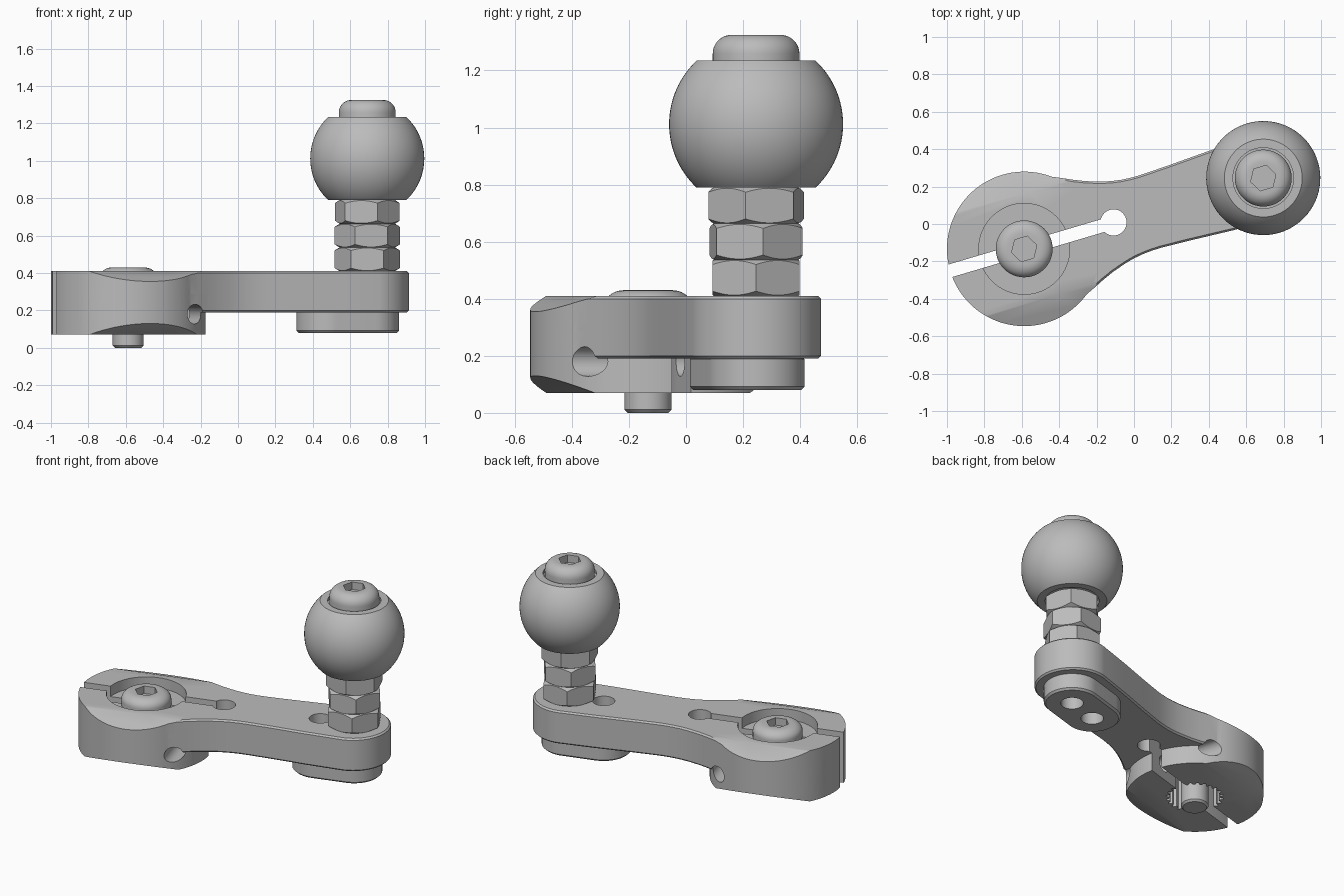
import bpy, bmesh
from math import sin, cos, pi, radians, asin
from mathutils import Matrix

if "Cube" in bpy.data.objects:
    bpy.data.objects.remove(bpy.data.objects["Cube"], do_unlink=True)

GREY = (0.5, 0.5, 0.5, 1)
mat = bpy.data.materials.new("machined grey")
mat.use_nodes = True
mat.diffuse_color = GREY
mat.node_tree.nodes["Principled BSDF"].inputs["Base Color"].default_value = GREY

# The arm is modelled along +x from the clamp centre, then swung into place
TILT = radians(16.5)
PLACE = Matrix.Translation((-0.587, -0.133, 0)) @ Matrix.Rotation(TILT, 4, 'Z')
SIDEWAYS = Matrix.Rotation(pi / 2, 4, 'X')                        # profile (x, z), depth -y
LENGTHWAYS = Matrix(((0, 0, 1), (1, 0, 0), (0, 1, 0))).to_4x4()   # profile (y, z), depth x
TURN = Matrix.Rotation(pi, 4, 'Z')
BALL_X = 1.333
SLOT_HOLE_X = 1.115


def arc(r, a0=0, a1=360, n=64, cx=0, cy=0):
    """Points on an arc; a full turn leaves out the repeated end."""
    last = n if a1 - a0 == 360 else n + 1
    angles = [radians(a0 + (a1 - a0) * i / n) for i in range(last)]
    return [(cx + r * cos(a), cy + r * sin(a)) for a in angles]


def finish(name, bm, matrix):
    bm.transform(PLACE @ matrix)
    bmesh.ops.recalc_face_normals(bm, faces=bm.faces)
    mesh = bpy.data.meshes.new(name)
    bm.to_mesh(mesh)
    bm.free()
    mesh.materials.append(mat)
    obj = bpy.data.objects.new(name, mesh)
    bpy.context.collection.objects.link(obj)
    return obj


def prism(name, pts, z0, z1, chamfer=0, matrix=Matrix()):
    bm = bmesh.new()
    face = bm.faces.new([bm.verts.new((x, y, z0)) for x, y in pts])
    ext = bmesh.ops.extrude_face_region(bm, geom=[face], use_keep_orig=True)
    bmesh.ops.translate(bm, vec=(0, 0, z1 - z0),
                        verts=[g for g in ext["geom"] if isinstance(g, bmesh.types.BMVert)])
    bmesh.ops.recalc_face_normals(bm, faces=bm.faces)
    if chamfer:
        rims = [e for e in bm.edges if abs(e.verts[0].co.z - e.verts[1].co.z) < 1e-6]
        bmesh.ops.bevel(bm, geom=rims, offset=chamfer, segments=1, affect='EDGES')
    return finish(name, bm, matrix)


def lathe(name, profile, x=0):
    bm = bmesh.new()
    verts = [bm.verts.new((r, 0, z)) for r, z in profile]
    edges = [bm.edges.new(p) for p in zip(verts, verts[1:])]
    bmesh.ops.spin(bm, geom=verts + edges, axis=(0, 0, 1), cent=(0, 0, 0),
                   angle=2 * pi, steps=72)
    bmesh.ops.remove_doubles(bm, verts=bm.verts, dist=1e-5)
    return finish(name, bm, Matrix.Translation((x, 0, 0)))


def combine(target, tool, operation='DIFFERENCE'):
    mod = target.modifiers.new("bool", 'BOOLEAN')
    mod.object, mod.operation, mod.solver = tool, operation, 'EXACT'
    graph = bpy.context.evaluated_depsgraph_get()
    mesh = bpy.data.meshes.new_from_object(target.evaluated_get(graph))
    target.modifiers.clear()
    target.data = mesh
    bpy.data.objects.remove(tool, do_unlink=True)


def button_bolt(name, x, z_head, z_top, z_end, shank):
    """Button-head bolt with a hexagonal socket, in one turned profile."""
    lip = z_head + 0.4 * (z_top - z_head)
    dome = [(0.085 + 0.067 * cos(a), lip + (z_top - lip) * sin(a))
            for a in [radians(10 * i) for i in range(10)]]
    obj = lathe(name, [(0, z_end), (shank - 0.012, z_end), (shank, z_end + 0.012),
                       (shank, z_head), (0.152, z_head)] + dome + [(0, z_top)], x)
    combine(obj, prism("cutter", arc(0.07, n=6, cx=x), z_top - 0.05, z_top + 0.1))
    return obj


# Arm: waisted plate with a round small end
side = [(0.1, 0.3), (0.24, 0.333), (0.3, 0.306), (0.36, 0.278), (0.42, 0.253), (0.5, 0.227),
        (0.55, 0.215), (0.6, 0.207), (0.65, 0.203), (0.7, 0.202), (0.85, 0.208), (1.1, 0.222)]
outline = [(x, -y) for x, y in side] + arc(0.23, -88, 88, 40, cx=1.325) + side[::-1]
arm = prism("crank_arm", outline, 0.19, 0.41, 0.01)

# Clamp hub and the rounded boss under the small end
combine(arm, prism("hub", arc(0.413, n=96), 0.07, 0.41), 'UNION')
boss = arc(0.17, -90, 90, 32, cx=BALL_X) + arc(0.17, 90, 270, 32, cx=SLOT_HOLE_X)
combine(arm, prism("boss", boss, 0.08, 0.2, 0.012), 'UNION')

# Sloping flats, spot-faced pockets and pinch holes, the same after a half turn
slopes = ([(0.283, 0.41), (0.523, 0.308), (0.523, 0.5), (0.283, 0.5)],
          [(0.283, 0.07), (0.523, 0.181), (0.523, 0), (0.283, 0)])
arch = arc(0.11, 0, 180, 24, cx=0.28, cy=0.18) + [(0.17, 0), (0.39, 0)]
for half in (Matrix(), TURN):
    for slope in slopes:
        combine(arm, prism("cutter", slope, -0.6, 0.6, matrix=half @ LENGTHWAYS))
    combine(arm, prism("cutter", arch, 0.155, 0.6, matrix=half @ SIDEWAYS))
    combine(arm, prism("cutter", arc(0.052, n=32, cx=0.28, cy=0.18), -0.6, 0.6,
                       matrix=half @ SIDEWAYS))

# Counterbore, splined bore and shank hole in the hub
combine(arm, prism("cutter", arc(0.243), 0.34, 0.5))
teeth = [((0.152 if i % 4 < 2 else 0.172) * cos(i * pi / 48),
          (0.152 if i % 4 < 2 else 0.172) * sin(i * pi / 48)) for i in range(96)]
combine(arm, prism("cutter", teeth, -0.1, 0.3))
combine(arm, prism("cutter", arc(0.09, n=48), 0.2, 0.4))

# Clamp slit with its relief hole, and the two mounting holes
slit = [(-0.6, -0.035), (0.5, -0.035), (0.5, 0.035), (-0.6, 0.035)]
combine(arm, prism("cutter", slit, -0.1, 0.6))
combine(arm, prism("cutter", arc(0.07, n=40, cx=0.498), -0.1, 0.6))
combine(arm, prism("cutter", arc(0.068, n=40, cx=SLOT_HOLE_X), -0.1, 0.6))
combine(arm, prism("cutter", arc(0.068, n=40, cx=BALL_X), -0.1, 0.3))

# Clamp bolt
button_bolt("clamp_bolt", 0, 0.34, 0.43, 0, 0.083)

# Three stacked hex nuts, each turned a little differently
NUT_H = 0.38 / 3
for name, turn, i in (("lower_nut", 0, 0), ("middle_nut", 8, 1), ("upper_nut", -12, 2)):
    z0 = 0.41 + i * NUT_H
    z1 = z0 + NUT_H
    start = turn - 16.5
    nut = prism(name, arc(0.176, start, start + 360, 6, cx=BALL_X), z0, z1)
    turned = [(0, z0), (0.148, z0), (0.178, z0 + 0.018),
              (0.178, z1 - 0.018), (0.148, z1), (0, z1)]
    combine(nut, lathe("cutter", turned, BALL_X), 'INTERSECT')

# Ball knob with flat ends, shallow recesses and a bore
R, MID = 0.305, 1.012
low, high = [asin((z - MID) / R) for z in (0.79, 1.235)]
curve = [(R * cos(a), MID + R * sin(a))
         for a in [low + (high - low) * i / 32 for i in range(33)]]
knob = ([(0.1, 0.82), (0.162, 0.82), (0.162, 0.79)] + curve +
        [(0.162, 1.235), (0.162, 1.215), (0.1, 1.215), (0.1, 0.82)])
lathe("ball_knob", knob, BALL_X)
button_bolt("knob_bolt", BALL_X, 1.215, 1.325, 0.29, 0.098)

# Smooth curved faces, keep machined edges sharp
bpy.ops.object.select_all(action='DESELECT')
for obj in bpy.context.collection.objects:
    if obj.type == 'MESH' and mat.name in obj.data.materials:
        obj.select_set(True)
        bpy.context.view_layer.objects.active = obj
bpy.ops.object.shade_smooth_by_angle(angle=radians(25))
